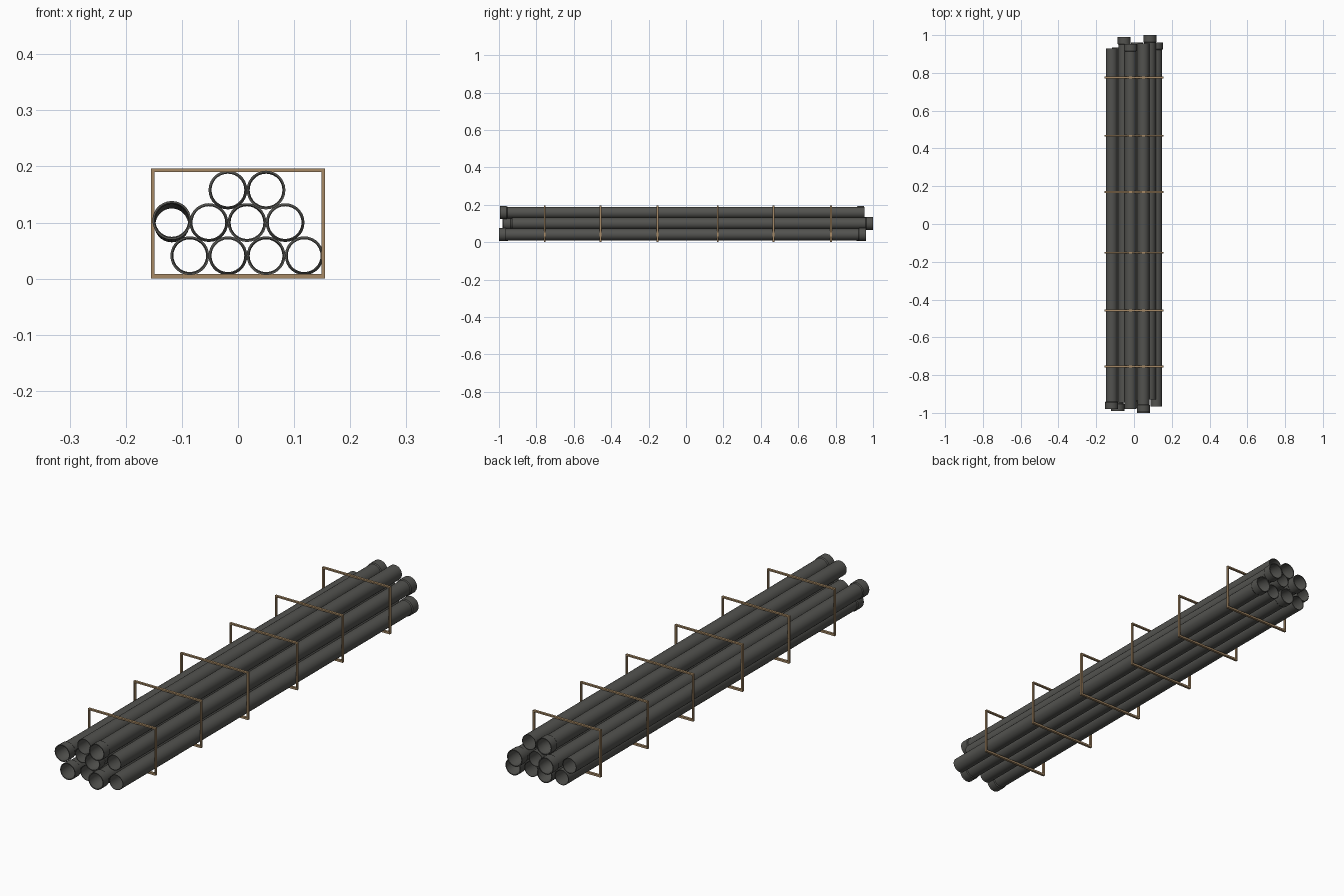
import bpy
import bmesh
import math
from mathutils import Vector

cube = bpy.data.objects.get("Cube")
if cube:
    bpy.data.objects.remove(cube, do_unlink=True)


def make_material(name, rgb):
    mat = bpy.data.materials.new(name)
    mat.use_nodes = True
    mat.diffuse_color = (*rgb, 1)
    mat.node_tree.nodes["Principled BSDF"].inputs["Base Color"].default_value = (*rgb, 1)
    return mat


dark_grey = make_material("dark grey pipe", (0.085, 0.085, 0.078))
tan = make_material("tan strap", (0.38, 0.25, 0.13))

SEGMENTS = 28
BODY, BORE = 0.0312, 0.0292
COLLAR, SOCKET = 0.0345, 0.0308
COLLAR_LEN = 0.036


def finish(bm, name, mat, smooth):
    bmesh.ops.recalc_face_normals(bm, faces=bm.faces)
    mesh = bpy.data.meshes.new(name)
    bm.to_mesh(mesh)
    bm.free()
    mesh.materials.append(mat)
    obj = bpy.data.objects.new(name, mesh)
    bpy.context.collection.objects.link(obj)
    if smooth:
        bpy.ops.object.select_all(action="DESELECT")
        obj.select_set(True)
        bpy.context.view_layer.objects.active = obj
        bpy.ops.object.shade_smooth_by_angle(angle=math.radians(35))
    return obj


def make_pipe(name, plain_end, collar_end):
    """Hollow pipe with a wider socket collar at its second end."""
    axis = collar_end - plain_end
    length = axis.length
    neck = length - COLLAR_LEN
    profile = [
        (BORE, 0), (BODY, 0), (BODY, neck - 0.004), (COLLAR, neck),
        (COLLAR, length), (SOCKET, length), (SOCKET, neck), (BORE, neck - 0.004),
    ]
    bm = bmesh.new()
    rings = []
    for r, d in profile:
        ring = []
        for i in range(SEGMENTS):
            a = math.tau * i / SEGMENTS
            ring.append(bm.verts.new((r * math.cos(a), r * math.sin(a), d)))
        rings.append(ring)
    for k, ring in enumerate(rings):
        after = rings[(k + 1) % len(rings)]
        for i in range(SEGMENTS):
            j = (i + 1) % SEGMENTS
            bm.faces.new((ring[i], ring[j], after[j], after[i]))
    obj = finish(bm, name, dark_grey, True)
    obj.location = plain_end
    obj.rotation_euler = axis.to_track_quat("Z", "Y").to_euler()


# Stacked pipes: each is (x, plain end y, collar end y)
rows = {
    "bottom": (0.041, [(-0.086, 0.935, -0.99), (-0.018, -0.96, 0.95),
                       (0.05, 0.94, -1.0), (0.118, -0.965, 0.962)]),
    "middle": (0.1, [(-0.118, 0.93, -0.98), (-0.052, -0.945, 0.99),
                     (0.016, 0.96, -0.975), (0.084, -0.93, 1.0)]),
    "top": (0.158, [(-0.018, -0.98, 0.953), (0.05, 0.955, -0.995)]),
}
for row, (z, pipes) in rows.items():
    for n, (x, plain, collar) in enumerate(pipes, 1):
        # The loose outer pipe of the middle row slopes down to the back
        slope = 0.004 if row == "middle" and n == 1 else 0
        make_pipe(f"{row}_pipe_{n}", Vector((x, plain, z - slope)),
                  Vector((x, collar, z + slope)))

# Rectangular straps around the stack
HALF_W, TOP, WIDTH = 0.155, 0.196, 0.01


def add_bar(bm, low, high):
    result = bmesh.ops.create_cube(bm, size=1)
    low, high = Vector(low), Vector(high)
    bmesh.ops.scale(bm, vec=high - low, verts=result["verts"])
    bmesh.ops.translate(bm, vec=(low + high) / 2, verts=result["verts"])


for n, y in enumerate((-0.755, -0.457, -0.152, 0.17, 0.467, 0.775), 1):
    bm = bmesh.new()
    y0, y1 = y - WIDTH / 2, y + WIDTH / 2
    add_bar(bm, (-HALF_W, y0, 0), (HALF_W, y1, 0.008))
    add_bar(bm, (-HALF_W, y0, TOP - 0.006), (HALF_W, y1, TOP))
    for side in (-1, 1):
        inner, outer = side * (HALF_W - 0.006), side * HALF_W
        add_bar(bm, (min(inner, outer), y0, 0.008),
                (max(inner, outer), y1, TOP - 0.006))
    finish(bm, f"strap_{n}", tan, False)
